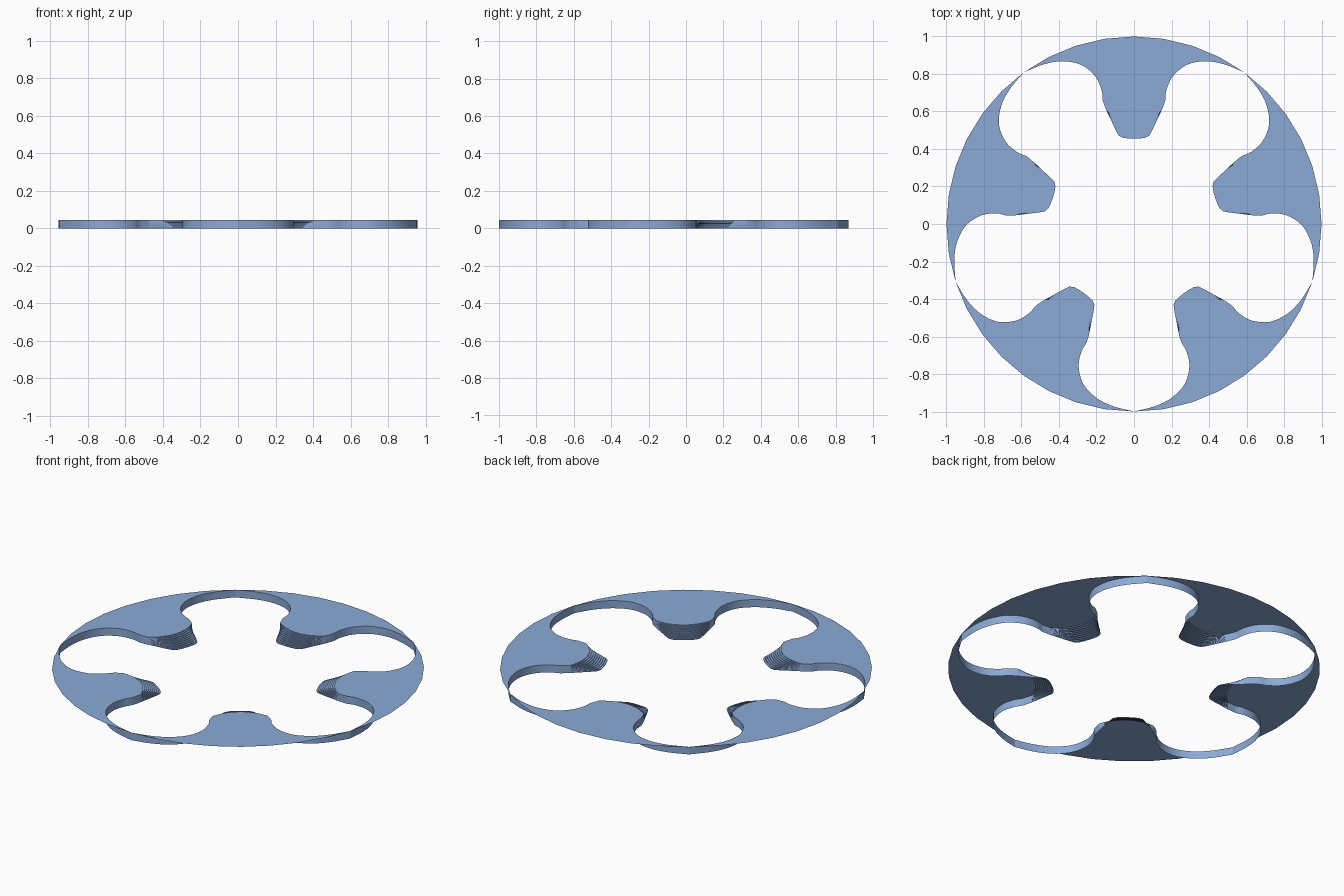
import bpy, bmesh
from math import sin, cos, radians
from mathutils import Vector, Matrix

cube = bpy.data.objects.get("Cube")
if cube:
    bpy.data.objects.remove(cube, do_unlink=True)

HEIGHT = 0.045
SEGMENTS = 5
STEPS = 9

blue = bpy.data.materials.new("steel blue")
blue.use_nodes = True
colour = (0.26, 0.40, 0.67, 1)
blue.diffuse_color = colour
blue.node_tree.nodes["Principled BSDF"].inputs["Base Color"].default_value = colour


def smooth_path(points, cuts):
    """Catmull-Rom curve through 2D points."""
    p = [Vector(q) for q in points]
    p = [2 * p[0] - p[1]] + p + [2 * p[-1] - p[-2]]
    out = []
    for a, b, c, d in zip(p, p[1:], p[2:], p[3:]):
        for i in range(cuts):
            t = i / cuts
            out.append(0.5 * (2 * b + (c - a) * t + (2 * a - 5 * b + 4 * c - d) * t**2
                              + (3 * b - a - 3 * c + d) * t**3))
    return out + [p[-2]]


def mirrored(path):
    return [Vector((-q.x, q.y)) for q in reversed(path)]


# Right-hand cutout edge, from the rim tip to the tooth shoulder
tip = (sin(radians(36)), cos(radians(36)))
side = smooth_path([tip, (0.48, 0.852), (0.38, 0.868), (0.28, 0.848), (0.205, 0.785),
                    (0.172, 0.71), (0.167, 0.66), (0.147, 0.605)], 4)
# Foot of the tooth at ground level, and the arc where its top ends
half_foot = [Vector(q) for q in [(0.147, 0.605), (0.123, 0.555), (0.1, 0.505), (0.082, 0.472),
                                 (0.06, 0.46), (0.03, 0.456), (0, 0.455)]]
foot = half_foot + mirrored(half_foot)[1:]
half = half_foot[0].x
arc = []
for i in range(len(foot)):
    x = half * (1 - 2 * i / (len(foot) - 1))
    arc.append(Vector((x, 0.552 + 0.053 * (x / half) ** 2)))
# Faceted outer rim
rim = [Vector((sin(radians(a)), cos(radians(a)))) for a in range(-27, 36, 9)]


def build_segment(name, angle):
    bm = bmesh.new()

    def face(points):
        bm.faces.new([bm.verts.new(q) for q in points])

    def at(q, z):
        return Vector((q.x, q.y, z))

    def wall(path, top, bottom):
        for a, b in zip(path, path[1:]):
            face([at(a, top), at(a, bottom), at(b, bottom), at(b, top)])

    # Flat top sheet
    outline = side + arc[1:-1] + mirrored(side) + rim
    face([at(q, HEIGHT) for q in reversed(outline)])
    # Walls hanging from the cutout edges
    wall(side, HEIGHT, 0)
    wall(mirrored(side), HEIGHT, 0)
    # Fine stairs down the tooth tip
    rows = [[a.lerp(f, k / STEPS) for a, f in zip(arc, foot)] for k in range(STEPS + 1)]
    for k, row in enumerate(rows):
        top = HEIGHT * (1 - k / len(rows))
        bottom = HEIGHT * (1 - (k + 1) / len(rows))
        wall(row, top, bottom)
        if k < STEPS:
            nxt = rows[k + 1]
            for i in range(len(row) - 1):
                quad = [row[i], nxt[i], nxt[i + 1], row[i + 1]]
                if i == 0:
                    quad.pop(0)
                elif i == len(row) - 2:
                    quad.pop(3)
                face([at(q, bottom) for q in reversed(quad)])

    bmesh.ops.remove_doubles(bm, verts=bm.verts, dist=1e-5)
    for f in bm.faces:
        f.normal_update()
        if f.normal.z < -0.5:
            f.normal_flip()
    bm.transform(Matrix.Rotation(angle, 4, "Z"))
    mesh = bpy.data.meshes.new(name)
    bm.to_mesh(mesh)
    bm.free()
    mesh.materials.append(blue)
    obj = bpy.data.objects.new(name, mesh)
    bpy.context.collection.objects.link(obj)
    return obj


bpy.ops.object.select_all(action="DESELECT")
for n in range(SEGMENTS):
    segment = build_segment(f"toothed_ring_segment_{n + 1}", radians(n * 360 / SEGMENTS))
    segment.select_set(True)
    bpy.context.view_layer.objects.active = segment
bpy.ops.object.shade_smooth_by_angle(angle=radians(30))
